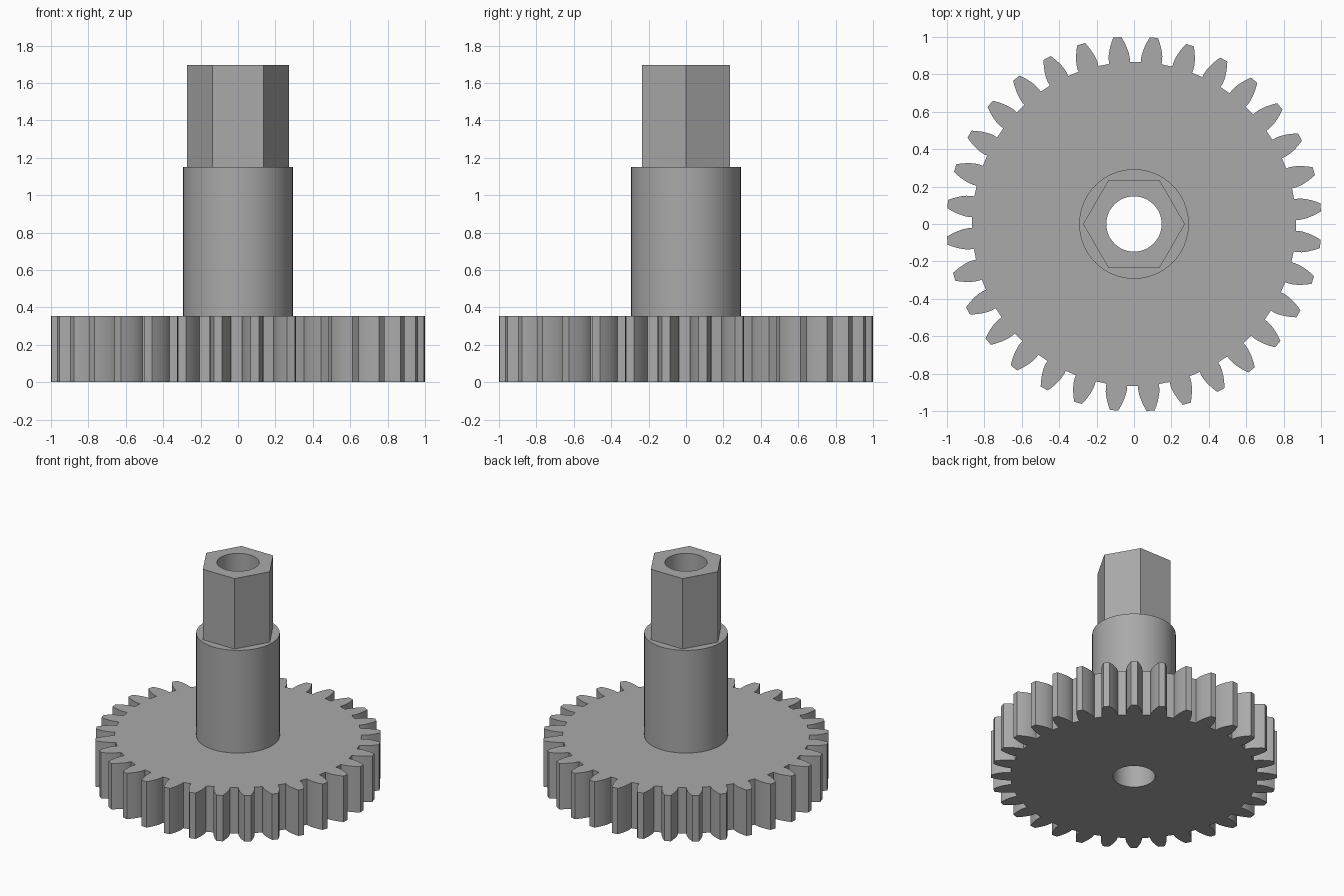
import bpy, bmesh
from math import sin, cos, tan, acos, pi, radians, sqrt

cube = bpy.data.objects.get("Cube")
if cube:
    bpy.data.objects.remove(cube)

# Main dimensions
TEETH = 32
TIP_R, ROOT_R = 1.002, 0.866
SHAFT_R, HEX_R, BORE_R = 0.293, 0.272, 0.148
GEAR_TOP, SHAFT_TOP, HEX_TOP = 0.355, 1.15, 1.695

grey = bpy.data.materials.new("plain grey")
grey.use_nodes = True
colour = (0.4, 0.4, 0.4, 1)
grey.diffuse_color = colour
grey.node_tree.nodes["Principled BSDF"].inputs["Base Color"].default_value = colour


def circle(radius, sides):
    return [(radius * cos(2 * pi * i / sides), radius * sin(2 * pi * i / sides))
            for i in range(sides)]


def gear_outline():
    """Involute teeth with straight root lands."""
    pitch_r = TIP_R * TEETH / (TEETH + 2)
    pressure = radians(20)
    base_r = pitch_r * cos(pressure)

    def involute(a):
        return tan(a) - a

    def half_angle(r):
        a = acos(min(1, base_r / r))
        return pi / (2 * TEETH) + involute(pressure) - involute(a)

    steps = 5
    radii = [base_r + (TIP_R - base_r) * i / steps for i in range(steps + 1)]
    flank = [(ROOT_R, half_angle(base_r))] + [(r, half_angle(r)) for r in radii]
    tooth = [(r, -a) for r, a in flank] + [(r, a) for r, a in reversed(flank)]
    points = []
    for k in range(TEETH):
        mid = 2 * pi * (k + 0.5) / TEETH - radians(0.5)
        points += [(r * cos(mid + a), r * sin(mid + a)) for r, a in tooth]
    return points


def wall(bm, outline, z0, z1, inward=False):
    low = [bm.verts.new((x, y, z0)) for x, y in outline]
    high = [bm.verts.new((x, y, z1)) for x, y in outline]
    for i in range(len(outline)):
        j = (i + 1) % len(outline)
        quad = [low[i], low[j], high[j], high[i]]
        bm.faces.new(quad[::-1] if inward else quad)


def cap(bm, outer, inner, z, up=1):
    """Flat face between an outer outline and a hole."""
    edges = []
    for outline in (outer, inner):
        ring = [bm.verts.new((x, y, z)) for x, y in outline]
        edges += [bm.edges.new((ring[i - 1], ring[i])) for i in range(len(ring))]
    made = bmesh.ops.triangle_fill(bm, edges=edges, use_beauty=True, normal=(0, 0, up))
    for face in made["geom"]:
        if isinstance(face, bmesh.types.BMFace):
            face.normal_update()
            if face.normal.z * up < 0:
                face.normal_flip()


def finish(bm, name):
    bmesh.ops.remove_doubles(bm, verts=bm.verts, dist=1e-5)
    mesh = bpy.data.meshes.new(name)
    bm.to_mesh(mesh)
    bm.free()
    mesh.materials.append(grey)
    obj = bpy.data.objects.new(name, mesh)
    bpy.context.collection.objects.link(obj)
    bpy.ops.object.select_all(action="DESELECT")
    obj.select_set(True)
    bpy.context.view_layer.objects.active = obj
    bpy.ops.object.shade_smooth_by_angle(angle=radians(15))


gear = gear_outline()
shaft = circle(SHAFT_R, 64)
hexagon = circle(HEX_R, 6)
bore = circle(BORE_R, 48)

# Toothed wheel
bm = bmesh.new()
wall(bm, gear, 0, GEAR_TOP)
cap(bm, gear, bore, 0, up=-1)
cap(bm, gear, shaft, GEAR_TOP)
finish(bm, "gear_wheel")

# Round shaft
bm = bmesh.new()
wall(bm, shaft, GEAR_TOP, SHAFT_TOP)
cap(bm, shaft, hexagon, SHAFT_TOP)
finish(bm, "round_shaft")

# Hexagonal drive end
bm = bmesh.new()
wall(bm, hexagon, SHAFT_TOP, HEX_TOP)
cap(bm, hexagon, bore, HEX_TOP)
finish(bm, "hex_drive")

# Through hole
bm = bmesh.new()
wall(bm, bore, 0, HEX_TOP, inward=True)
finish(bm, "bore_wall")
